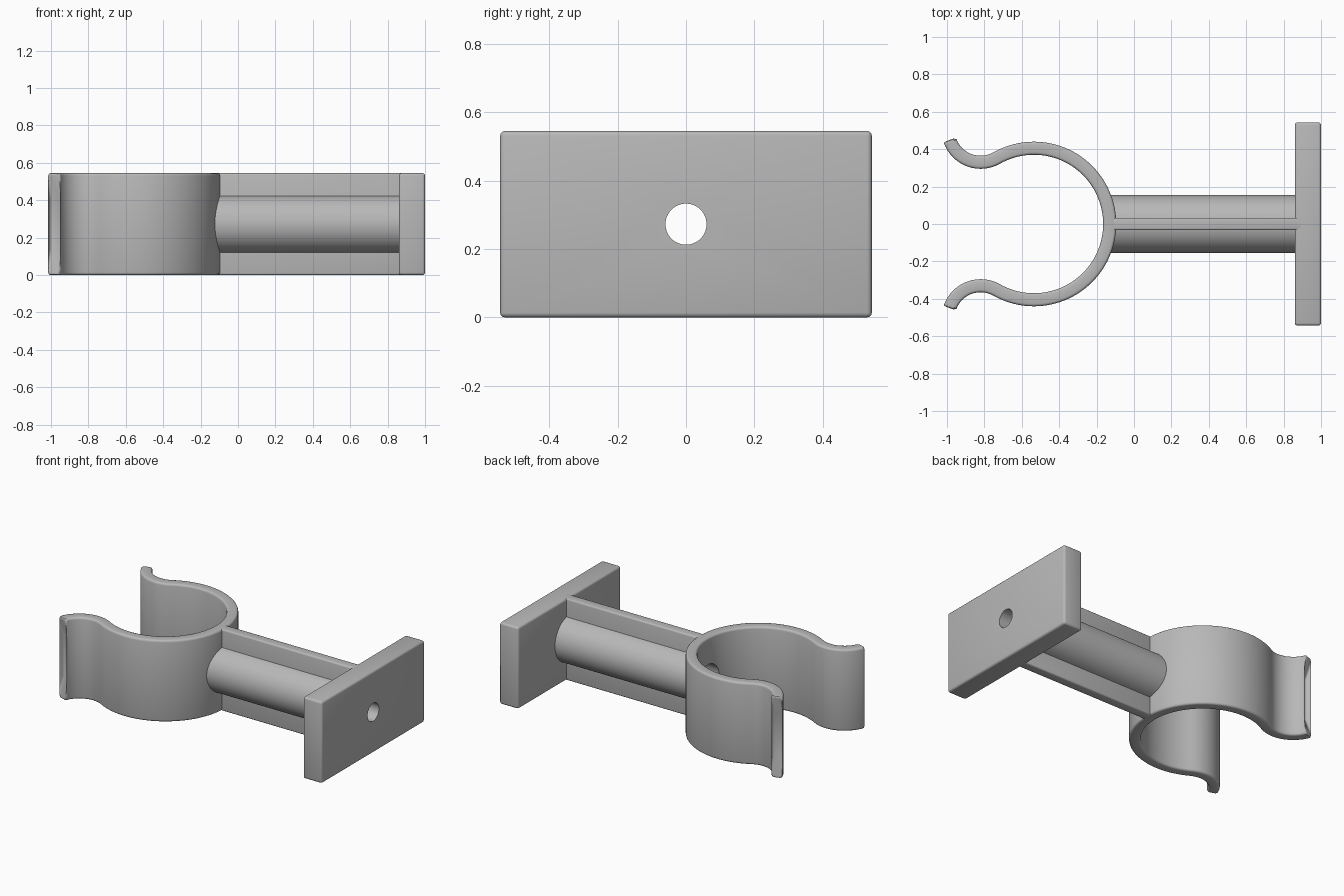
import bpy, bmesh, math
from mathutils import Matrix

if "Cube" in bpy.data.objects:
    bpy.data.objects.remove(bpy.data.objects["Cube"])

HEIGHT = 0.545
MID = HEIGHT / 2

grey = bpy.data.materials.new("grey plastic")
grey.use_nodes = True
colour = (0.48, 0.48, 0.48, 1)
grey.diffuse_color = colour
grey.node_tree.nodes["Principled BSDF"].inputs["Base Color"].default_value = colour


def make_object(name, bm):
    bmesh.ops.recalc_face_normals(bm, faces=bm.faces)
    mesh = bpy.data.meshes.new(name)
    bm.to_mesh(mesh)
    bm.free()
    mesh.materials.append(grey)
    obj = bpy.data.objects.new(name, mesh)
    bpy.context.collection.objects.link(obj)
    return obj


def box(name, x0, x1, half_width):
    bm = bmesh.new()
    bmesh.ops.create_cube(bm, size=1)
    bmesh.ops.scale(bm, vec=(x1 - x0, 2 * half_width, HEIGHT), verts=bm.verts)
    bmesh.ops.translate(bm, vec=((x0 + x1) / 2, 0, MID), verts=bm.verts)
    return make_object(name, bm)


def rod(name, x0, x1, radius):
    bm = bmesh.new()
    place = Matrix.Translation(((x0 + x1) / 2, 0, MID)) @ Matrix.Rotation(math.pi / 2, 4, "Y")
    bmesh.ops.create_cone(bm, cap_ends=True, segments=64, radius1=radius,
                          radius2=radius, depth=x1 - x0, matrix=place)
    return make_object(name, bm)


def spring_clip():
    """Ring with two out-curled lips, swept as one strip of rectangular sections."""
    ring_x, ring_r, lip_x, lip_y, lip_r, half = -0.535, 0.405, -0.82, 0.504, 0.174, 0.035
    join = math.degrees(math.atan2(lip_y, lip_x - ring_x))
    upper = []                       # (inner point, outer point, z inset)
    for i in range(41):
        a = math.radians(join * i / 40)
        c, s = math.cos(a), math.sin(a)
        upper.append([(ring_x + (ring_r + d) * c, (ring_r + d) * s) for d in (-half, half)] + [0])
    lip_angles = [180 + join - (join - 17) * i / 14 for i in range(1, 15)]
    lip_angles = [join + 180 + (197 - join - 180) * i / 14 for i in range(1, 15)] + [210]
    for angle in lip_angles:
        a = math.radians(angle)
        c, s = math.cos(a), math.sin(a)
        inset = 0.135 if angle == 210 else 0
        upper.append([(lip_x + (lip_r - d) * c, lip_y + (lip_r - d) * s) for d in (-half, half)] + [inset])
    lower = [[(p[0], -p[1]), (q[0], -q[1]), z] for p, q, z in reversed(upper[1:])]

    bm = bmesh.new()
    sections = []
    for p, q, z in lower + upper:
        sections.append([bm.verts.new((*p, z)), bm.verts.new((*q, z)),
                         bm.verts.new((*q, HEIGHT - z)), bm.verts.new((*p, HEIGHT - z))])
    for a, b in zip(sections, sections[1:]):
        for k in range(4):
            n = (k + 1) % 4
            bm.faces.new((a[k], a[n], b[n], b[k]))
    bm.faces.new(sections[0])
    bm.faces.new(sections[-1])
    return make_object("spring_clip", bm)


# Main parts: object and edge rounding
parts = [
    (spring_clip(), 0.014),
    (rod("tube", -0.14, 0.88, 0.155), 0),
    (box("web", -0.13, 0.9, 0.033), 0.01),
    (box("mounting_plate", 0.86, 1.0, 0.543), 0.014),
]

# Screw hole, wide behind the clip and narrow through the plate
cutters = [rod("screw_head_cutter", -0.3, 0.72, 0.095), rod("screw_cutter", -0.3, 1.1, 0.06)]

for obj, rounding in parts:
    bpy.ops.object.select_all(action="DESELECT")
    obj.select_set(True)
    bpy.context.view_layer.objects.active = obj
    if rounding:
        bevel = obj.modifiers.new("rounding", "BEVEL")
        bevel.width = rounding
        bevel.segments = 3
        bevel.limit_method = "ANGLE"
        bevel.angle_limit = math.radians(40)
        bpy.ops.object.modifier_apply(modifier=bevel.name)
    for cutter in cutters:
        cut = obj.modifiers.new("hole", "BOOLEAN")
        cut.operation = "DIFFERENCE"
        cut.solver = "EXACT"
        cut.object = cutter
        bpy.ops.object.modifier_apply(modifier=cut.name)
    bpy.ops.object.shade_smooth_by_angle(angle=math.radians(35))

for cutter in cutters:
    bpy.data.objects.remove(cutter)
